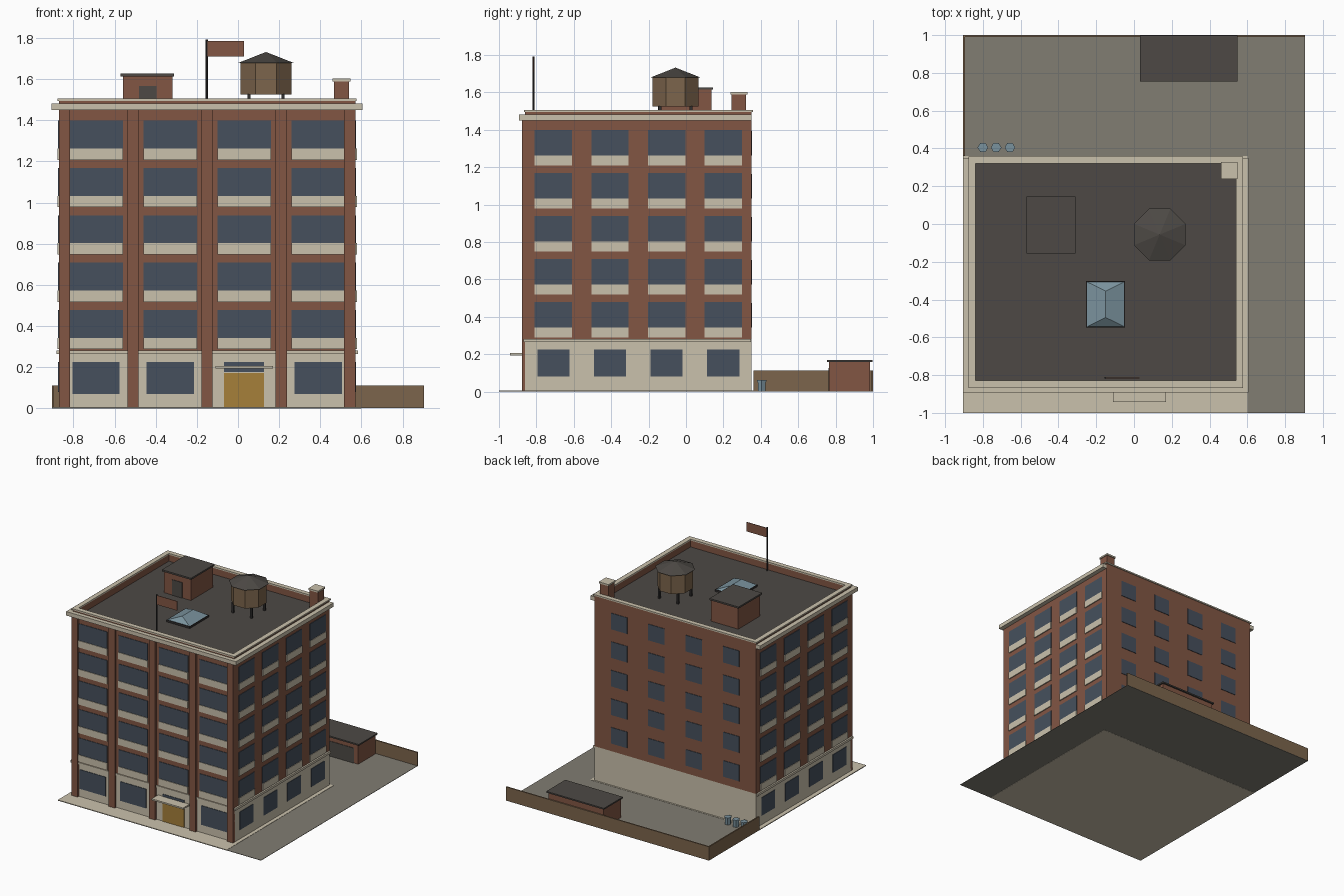
import bpy, bmesh, math

if "Cube" in bpy.data.objects:
    bpy.data.objects.remove(bpy.data.objects["Cube"])


def material(name, r, g, b):
    m = bpy.data.materials.new(name)
    lin = [((c / 255 + 0.055) / 1.055) ** 2.4 for c in (r, g, b)]
    m.diffuse_color = (*lin, 1)
    m.use_nodes = True
    m.node_tree.nodes["Principled BSDF"].inputs["Base Color"].default_value = m.diffuse_color
    return m


BRICK = material("brick", 130, 86, 68)
STONE = material("stone", 202, 193, 172)
GLASS = material("window_glass", 70, 80, 93)
ROOF = material("roof_tar", 77, 73, 69)
GROUND = material("yard_paving", 129, 125, 114)
WOOD = material("wood", 124, 101, 76)
DOOR = material("ochre_door", 166, 128, 58)
PALE = material("pale_blue", 122, 146, 157)
METAL = material("dark_metal", 48, 46, 46)


def mesh_object(name, bm, mat):
    bmesh.ops.recalc_face_normals(bm, faces=bm.faces)
    me = bpy.data.meshes.new(name)
    bm.to_mesh(me)
    bm.free()
    me.materials.append(mat)
    ob = bpy.data.objects.new(name, me)
    bpy.context.collection.objects.link(ob)
    return ob


def add_box(bm, x0, x1, y0, y1, z0, z1):
    vs = bmesh.ops.create_cube(bm, size=1)["verts"]
    for v in vs:
        v.co = (x1 if v.co.x > 0 else x0, y1 if v.co.y > 0 else y0, z1 if v.co.z > 0 else z0)


def boxes(name, mat, *dims):
    bm = bmesh.new()
    for d in dims:
        add_box(bm, *d)
    return mesh_object(name, bm, mat)


def prism(name, mat, x, y, z0, z1, r0, r1, n, turn=0.0):
    bm = bmesh.new()
    bmesh.ops.create_cone(bm, cap_ends=True, segments=n, radius1=r0, radius2=r1, depth=z1 - z0)
    ob = mesh_object(name, bm, mat)
    ob.location = (x, y, (z0 + z1) / 2)
    ob.rotation_euler.z = turn
    return ob


# main dimensions
X0, X1, Y0, Y1 = -0.87, 0.57, -0.86, 0.35
BASE, TOP, ROOF_Z, STOREY = 0.28, 1.45, 1.44, 0.23
XC = (X0 + X1) / 2
bay_x = [X0 + 0.36 * (i + 0.5) for i in range(4)]
bay_y = [Y0 + (Y1 - Y0) / 4 * (i + 0.5) for i in range(4)]
floors = [BASE + STOREY * i for i in range(5)]

# ground
boxes("yard", GROUND, (-0.905, 0.905, -1, 1, 0.001, 0.004))
boxes("sidewalk", STONE, (-0.905, 0.6, -1, 0.36, 0, 0.006))
boxes("yard_fence", WOOD, (-0.905, 0.905, 0.99, 1, 0.002, 0.112),
      (-0.905, -0.895, 0.36, 0.99, 0.002, 0.112))

# building body
boxes("ground_storey", STONE, (X0, X1, Y0, Y1, 0.003, BASE))
boxes("upper_walls", BRICK, (X0, X1, Y0, Y1, BASE, ROOF_Z))
boxes("roof_deck", ROOF, (X0 + 0.03, X1 - 0.03, Y0 + 0.03, Y1 - 0.03, ROOF_Z - 0.01, ROOF_Z + 0.002))
pil_x = [X0 + 0.027] + [X0 + 0.36 * i for i in (1, 2, 3)] + [X1 - 0.027]
boxes("front_pilasters", BRICK,
      *[(x - 0.027, x + 0.027, Y0 - 0.018, Y0 + 0.01, 0.003, TOP) for x in pil_x])
boxes("belt_course", STONE, (X0 - 0.013, X1 + 0.013, Y0 - 0.008, Y1 - 0.002, 0.264, 0.282))


# ring of four walls: inset t from the given rectangle
def ring(name, mat, x0, x1, y0, y1, t, z0, z1):
    boxes(name, mat, (x0, x1, y0, y0 + t, z0, z1), (x0, x1, y1 - t, y1, z0, z1),
          (x0, x0 + t, y0 + t, y1 - t, z0, z1), (x1 - t, x1, y0 + t, y1 - t, z0, z1))


ring("parapet", BRICK, X0, X1, Y0, Y1, 0.03, ROOF_Z, 1.495)
ring("coping", STONE, X0 - 0.007, X1 + 0.007, Y0 - 0.007, Y1 + 0.007, 0.038, 1.494, 1.505)
boxes("cornice", STONE, (X0 - 0.036, X1 + 0.036, Y0 - 0.033, Y0, TOP, 1.482),
      (X0 - 0.036, X0, Y0, Y1, TOP, 1.482), (X1, X1 + 0.036, Y0, Y1, TOP, 1.482))

# windows and spandrels on front, sides and back
P = 0.004
glass, stone = [], []
for z in floors:
    w0, w1 = z + 0.063, z + 0.198
    for x in bay_x:
        glass.append((x - 0.13, x + 0.13, Y0 - P, Y0 + P, w0, w1))
        stone.append((x - 0.13, x + 0.13, Y0 - 2 * P, Y0 + P, z + 0.008, w0))
    for i in range(4):
        x = XC + (i - 1.5) * 0.333
        glass.append((x - 0.072, x + 0.072, Y1 - P, Y1 + P, w0, w1 - 0.005))
    for y in bay_y:
        for s in (X0, X1):
            o = P if s == X1 else -P
            a, b = sorted((s - o, s + o))
            glass.append((a, b, y - 0.1, y + 0.1, w0, w1))
            a, b = sorted((s - o, s + 2 * o))
            stone.append((a, b, y - 0.1, y + 0.1, z + 0.008, w0))
boxes("upper_windows", GLASS, *glass)
boxes("spandrels", STONE, *stone)

shop = [(x - 0.115, x + 0.115, Y0 - P, Y0 + P, 0.07, 0.225) for x in bay_x if abs(x - 0.03) > 0.1]
shop += [(s - P, s + P, y - 0.086, y + 0.086, 0.08, 0.225) for y in bay_y for s in (X0, X1)]
boxes("ground_windows", GLASS, *shop)

# entrance
boxes("entrance_door", DOOR, (-0.068, 0.126, Y0 - P, Y0 + P, 0.004, 0.172))
boxes("door_transom", GLASS, (-0.068, 0.126, Y0 - P, Y0 + P, 0.176, 0.225))
boxes("door_canopy", STONE, (-0.11, 0.17, -0.942, Y0, 0.194, 0.206))

# stair house on the roof
boxes("stair_house", BRICK, (-0.56, -0.318, -0.145, 0.135, ROOF_Z, 1.615))
boxes("stair_house_roof", ROOF, (-0.57, -0.31, -0.155, 0.145, 1.614, 1.627))
boxes("stair_house_door", ROOF, (-0.482, -0.395, -0.149, -0.14, ROOF_Z, 1.567))

# chimney
boxes("chimney", BRICK, (0.467, 0.54, 0.244, 0.322, ROOF_Z, 1.59))
boxes("chimney_cap", STONE, (0.46, 0.547, 0.237, 0.329, 1.589, 1.602))

# water tank
TX, TY, A = 0.136, -0.056, math.pi / 8
K = 1 / math.cos(A)
prism("tank_body", WOOD, TX, TY, 1.525, 1.68, 0.123 * K, 0.123 * K, 8, A)
prism("tank_roof", ROOF, TX, TY, 1.678, 1.732, 0.137 * K, 0.0, 8, A)
boxes("tank_legs", METAL, *[(TX + i * 0.083 - 0.008, TX + i * 0.083 + 0.008,
                             TY + j * 0.083 - 0.008, TY + j * 0.083 + 0.008, ROOF_Z, 1.527)
                            for i in (-1, 1) for j in (-1, 1)])

# skylight: dark curb with a hipped glass top
boxes("skylight_curb", METAL, (-0.253, -0.047, -0.548, -0.302, ROOF_Z, 1.458))
bm = bmesh.new()
base = [bm.verts.new((x, y, 1.458)) for x, y in
        ((-0.248, -0.543), (-0.052, -0.543), (-0.052, -0.307), (-0.248, -0.307))]
r0, r1 = bm.verts.new((-0.15, -0.495, 1.495)), bm.verts.new((-0.15, -0.355, 1.495))
a, b, c, d = base
for f in ((a, b, r0), (b, c, r1, r0), (c, d, r1), (d, a, r0, r1), (d, c, b, a)):
    bm.faces.new(f)
mesh_object("skylight_glass", bm, PALE)

# flag and pole
prism("flag_pole", METAL, -0.152, -0.815, ROOF_Z, 1.792, 0.005, 0.005, 8)
boxes("flag", BRICK, (-0.15, 0.03, -0.817, -0.813, 1.71, 1.785))

# yard shed
boxes("shed_walls", BRICK, (0.045, 0.535, 0.765, 0.985, 0.002, 0.16))
boxes("shed_roof", ROOF, (0.033, 0.547, 0.755, 0.997, 0.159, 0.17))
boxes("shed_door", ROOF, (0.14, 0.5, 0.761, 0.77, 0.004, 0.125))

# yard bins
for x in (-0.8, -0.73, -0.657):
    prism("bin", PALE, x, 0.405, 0.004, 0.056, 0.023, 0.025, 6, math.pi / 6)
    prism("bin_lid", PALE, x, 0.405, 0.055, 0.063, 0.028, 0.028, 6, math.pi / 6)
